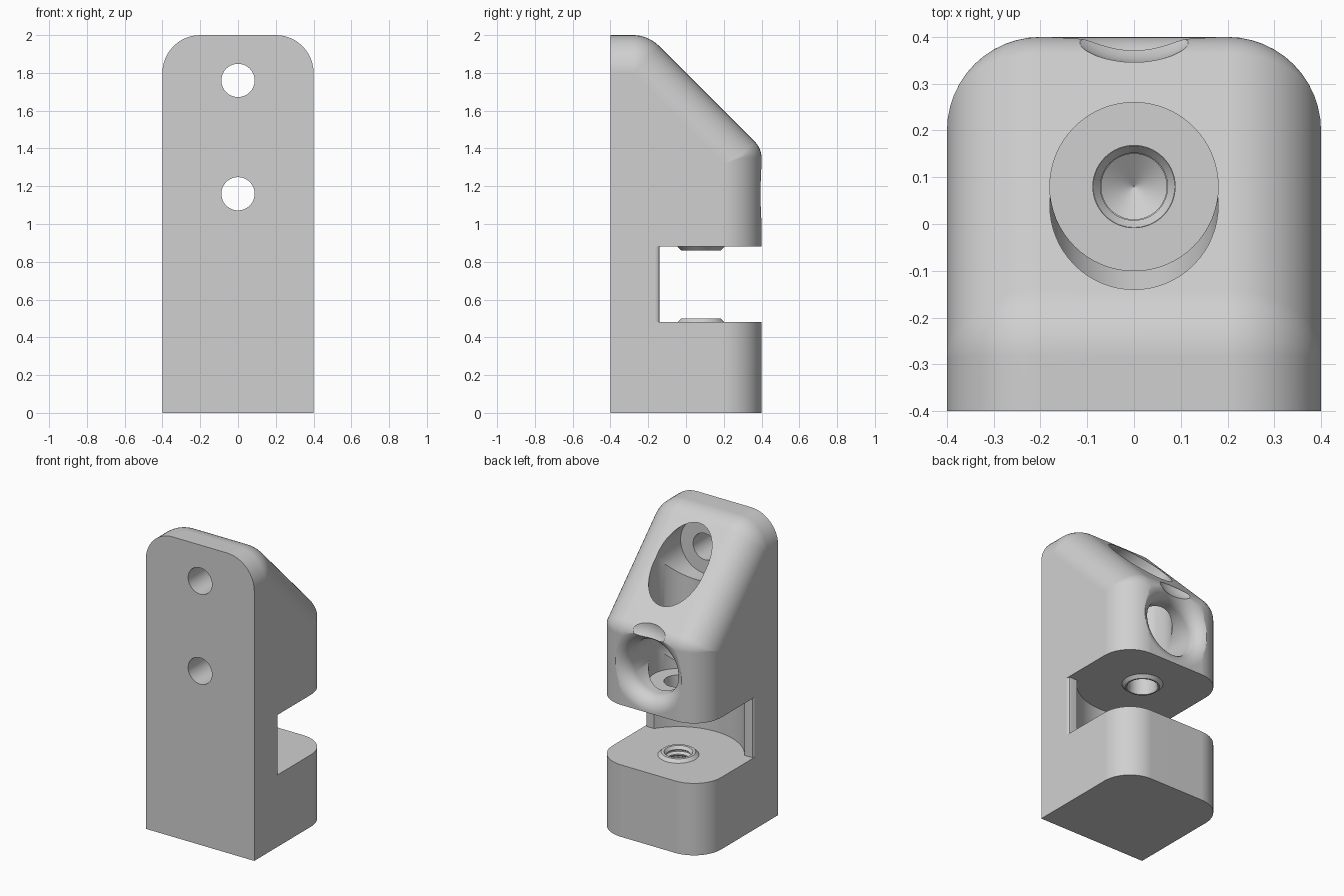
import bpy, bmesh
from math import sin, cos, pi, radians, tan, sqrt

cube = bpy.data.objects.get("Cube")
if cube:
    bpy.data.objects.remove(cube, do_unlink=True)

HINGE_Y = 0.08      # axis of the vertical screw
EDGE = 0.2          # rounding of the long edges
TONE = (0.63, 0.63, 0.63, 1)

grey = bpy.data.materials.new("light grey")
grey.use_nodes = True
grey.diffuse_color = TONE
grey.node_tree.nodes["Principled BSDF"].inputs["Base Color"].default_value = TONE


def loft(name, rings):
    """Solid through closed rings of equal length, capped at both ends."""
    bm = bmesh.new()
    loops = [[bm.verts.new(p) for p in ring] for ring in rings]
    n = len(loops[0])
    for a, b in zip(loops, loops[1:]):
        for i in range(n):
            j = (i + 1) % n
            bm.faces.new((a[i], a[j], b[j], b[i]))
    bm.faces.new(loops[0])
    bm.faces.new(loops[-1])
    bmesh.ops.recalc_face_normals(bm, faces=bm.faces)
    mesh = bpy.data.meshes.new(name)
    bm.to_mesh(mesh)
    bm.free()
    mesh.materials.append(grey)
    obj = bpy.data.objects.new(name, mesh)
    bpy.context.collection.objects.link(obj)
    return obj


def turned(name, profile, level=None, segs=64):
    """Turned solid from (radius, height); along y at a level, else on the hinge axis."""
    rings = []
    for r, h in profile:
        circle = [(r * cos(2 * pi * i / segs), r * sin(2 * pi * i / segs)) for i in range(segs)]
        if level is None:
            rings.append([(u, v + HINGE_Y, h) for u, v in circle])
        else:
            rings.append([(u, h, v + level) for u, v in circle])
    return loft(name, rings)


def combine(target, tool, operation):
    tool.hide_render = True
    mod = target.modifiers.new(operation, "BOOLEAN")
    mod.operation = operation
    mod.solver = "EXACT"
    mod.object = tool
    bpy.context.view_layer.objects.active = target
    bpy.ops.object.modifier_apply(modifier=mod.name)
    bpy.data.objects.remove(tool, do_unlink=True)


def side_ring(x, d, steps=8):
    """Side outline at x, with back, slope and top moved inward by d."""
    k = tan(radians(22.5))
    pts = [(x, -0.4, 0), (x, 0.4 - d, 0)]
    r = max(0.12 - d, 0.002)
    arcs = [(0.4 - d - r, 1.4 - k * d - k * r, r, 0)]
    r = max(0.2 - d, 0.002)
    arcs.append((-0.2 - k * d - k * r, 2 - d - r, r, 45))
    for cy, cz, r, start in arcs:
        for i in range(steps + 1):
            t = radians(start + 45 * i / steps)
            pts.append((x, cy + r * cos(t), cz + r * sin(t)))
    pts.append((x, -0.4, 2 - d))
    return pts


# Body: sloped block with rounded long edges
half = [(0.4 - EDGE + EDGE * cos(t), EDGE * (1 - sin(t)))
        for t in (radians(90 * i / 12) for i in range(13))]
stations = [(-x, d) for x, d in half] + half[::-1]
body = loft("bracket_body", [side_ring(x, d) for x, d in stations])

# Slot: open pocket with a round back and softened side ribs
R = 0.4
Y_RIB = -0.14
side = [(0.5, 0.5), (0.5, -0.165), (0.4, -0.165), (0.397, -0.152), (0.39, -0.143), (0.378, Y_RIB)]
first = math_angle = -sqrt(0) + radians(-33.4)
arc = [(R * cos(t), HINGE_Y + R * sin(t))
       for t in (first + (-pi - 2 * first) * i / 40 for i in range(41))]
outline = side + arc + [(-x, y) for x, y in reversed(side)]
slot = loft("slot_cutter", [[(x, y, z) for x, y in outline] for z in (0.48, 0.88)])
combine(body, slot, "DIFFERENCE")

# Bosses on the slot floor and ceiling
for name, base, s in (("lower_boss", 0.48, 1), ("upper_boss", 0.88, -1)):
    boss = turned(name, [(0.125, base - 0.02 * s), (0.125, base), (0.105, base + 0.02 * s)])
    combine(body, boss, "UNION")

# Vertical screw passage with counterbore from the slope
combine(body, turned("hinge_bore", [(0.1, 0.85), (0.088, 0.875), (0.088, 0.97),
                                    (0.18, 0.97), (0.18, 2.1)]), "DIFFERENCE")

# Threaded blind hole with a conical end
thread = [(0.095, 0.51), (0.072, 0.48)]
for i in range(8):
    z = 0.47 - 0.04 * i
    thread += [(0.086, z), (0.086, z - 0.008), (0.07, z - 0.02), (0.07, z - 0.028)]
thread += [(0.07, 0.13), (0.001, 0.08)]
combine(body, turned("thread_cutter", thread, segs=48), "DIFFERENCE")

# Mounting holes through the front, counterbored from behind
bore = [(0.088, -0.5), (0.088, -0.2), (0.18, -0.2)]
combine(body, turned("upper_bore", bore + [(0.18, 0.6)], 1.76), "DIFFERENCE")
F = 0.096
flare = [(0.18 + F * (1 - cos(t)), 0.4 - F + F * sin(t))
         for t in (radians(90 * i / 10) for i in range(10))]
combine(body, turned("lower_bore", bore + flare + [(0.18 + F, 0.4), (0.18 + F, 0.5)], 1.16),
        "DIFFERENCE")

# Scoop where the flared mouth runs into the slope
bpy.ops.mesh.primitive_uv_sphere_add(segments=48, ring_count=24, radius=1, location=(0, 0.46, 1.44))
scoop = bpy.context.object
scoop.name = "scoop_cutter"
scoop.scale = (0.165, 0.115, 0.115)
scoop.data.materials.append(grey)
bpy.context.view_layer.update()
combine(body, scoop, "DIFFERENCE")

# Smooth curved surfaces, keep edges crisp
bpy.ops.object.select_all(action="DESELECT")
body.select_set(True)
bpy.context.view_layer.objects.active = body
bpy.ops.object.shade_smooth_by_angle(angle=radians(30))
weighted = body.modifiers.new("weighted normals", "WEIGHTED_NORMAL")
weighted.keep_sharp = True
